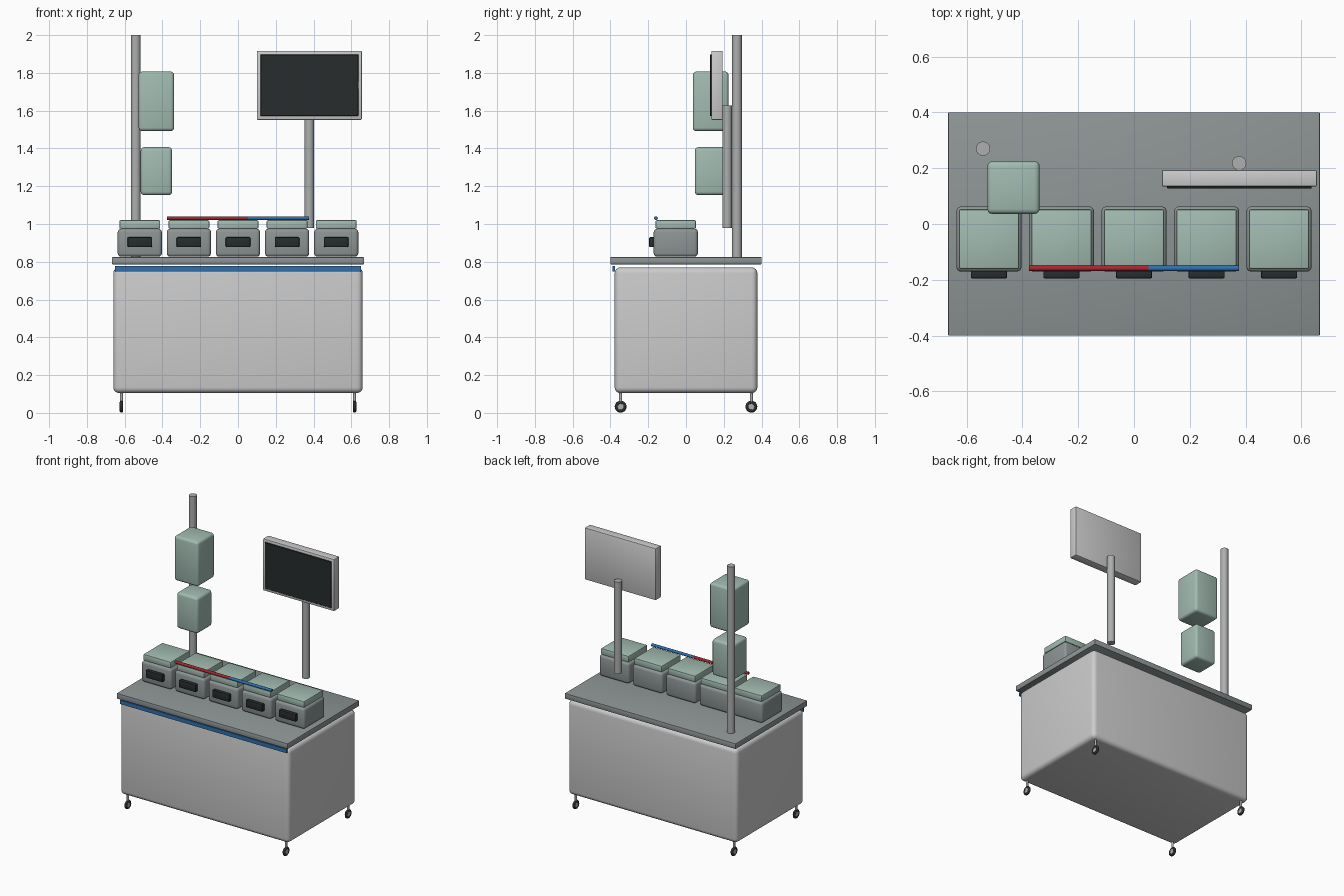
import bpy, bmesh, math
from mathutils import Matrix, Vector

if "Cube" in bpy.data.objects:
    bpy.data.objects.remove(bpy.data.objects["Cube"])


def material(name, r, g, b):
    m = bpy.data.materials.new(name)
    m.diffuse_color = (r, g, b, 1)
    m.use_nodes = True
    m.node_tree.nodes["Principled BSDF"].inputs["Base Color"].default_value = m.diffuse_color
    return m


LIGHT = material("light_grey", 0.62, 0.62, 0.60)
STEEL = material("steel", 0.42, 0.43, 0.43)
SLATE = material("slate", 0.27, 0.30, 0.30)
GREEN = material("sage", 0.36, 0.50, 0.44)
BLACK = material("black", 0.02, 0.025, 0.025)
RED = material("red", 0.38, 0.02, 0.03)
BLUE = material("blue", 0.03, 0.16, 0.42)


def finish(name, bm, mat):
    mesh = bpy.data.meshes.new(name)
    bm.to_mesh(mesh)
    bm.free()
    mesh.materials.append(mat)
    ob = bpy.data.objects.new(name, mesh)
    bpy.context.collection.objects.link(ob)
    bpy.ops.object.select_all(action='DESELECT')
    bpy.context.view_layer.objects.active = ob
    ob.select_set(True)
    bpy.ops.object.shade_smooth_by_angle(angle=math.radians(35))
    return ob


def box(name, x, y, z, mat, bevel=0.0, segments=3):
    """Box from (min, max) ranges with rounded edges."""
    lo, hi = Vector((x[0], y[0], z[0])), Vector((x[1], y[1], z[1]))
    bm = bmesh.new()
    bmesh.ops.create_cube(bm, size=1, matrix=Matrix.Translation((lo + hi) / 2)
                          @ Matrix.Diagonal((*(hi - lo), 1)))
    if bevel:
        bmesh.ops.bevel(bm, geom=bm.edges[:], offset=bevel, segments=segments,
                        profile=0.5, affect='EDGES')
    return finish(name, bm, mat)


def rod(name, start, end, r, mat, sides=24):
    """Cylinder between two points."""
    a, b = Vector(start), Vector(end)
    turn = (b - a).to_track_quat('Z', 'Y').to_matrix().to_4x4()
    bm = bmesh.new()
    bmesh.ops.create_cone(bm, cap_ends=True, segments=sides, radius1=r, radius2=r,
                          depth=(b - a).length,
                          matrix=Matrix.Translation((a + b) / 2) @ turn)
    return finish(name, bm, mat)


# Cabinet, worktop and blue front strip
box("cabinet", (-0.66, 0.66), (-0.378, 0.378), (0.105, 0.77), LIGHT, 0.03, 4)
box("worktop", (-0.667, 0.667), (-0.4, 0.4), (0.786, 0.825), SLATE, 0.004, 2)
box("front_strip", (-0.65, 0.65), (-0.388, -0.376), (0.749, 0.777), BLUE)

# Castors: tyre, hub and stem at each corner
for sx, side in ((-1, "left"), (1, "right")):
    for sy, end in ((-1, "front"), (1, "back")):
        x, y, tag = sx * 0.617, sy * 0.346, f"{end}_{side}"
        bpy.ops.mesh.primitive_torus_add(
            location=(x, y, 0.033), rotation=(0, math.pi / 2, 0),
            major_radius=0.022, minor_radius=0.0095,
            major_segments=24, minor_segments=10)
        tyre = bpy.context.object
        tyre.name = "castor_tyre_" + tag
        tyre.data.materials.append(BLACK)
        bpy.ops.object.shade_smooth()
        rod("castor_hub_" + tag, (x - 0.007, y, 0.033), (x + 0.007, y, 0.033),
            0.016, STEEL, 16)
        rod("castor_stem_" + tag, (x, y, 0.05), (x, y, 0.11), 0.008, STEEL, 16)

# Row of five containers with lids and front pulls
for i in range(5):
    x, y = -0.52 + 0.26 * i, -0.054
    box(f"container_{i + 1}", (x - 0.117, x + 0.117), (y - 0.117, y + 0.117),
        (0.827, 0.975), SLATE, 0.018)
    box(f"container_lid_{i + 1}", (x - 0.108, x + 0.108), (y - 0.107, y + 0.107),
        (0.975, 1.02), GREEN, 0.007, 2)
    box(f"container_pull_{i + 1}", (x - 0.065, x + 0.065), (-0.195, -0.165),
        (0.878, 0.93), BLACK, 0.005, 2)

# Two-colour bar lying across the lids
rod("bar_red", (-0.377, -0.159, 1.031), (0.052, -0.159, 1.031), 0.01, RED, 16)
rod("bar_blue", (0.052, -0.159, 1.031), (0.377, -0.159, 1.031), 0.01, BLUE, 16)

# Tall pole with two hanging boxes
rod("tall_pole", (-0.541, 0.27, 0.822), (-0.541, 0.27, 2.0), 0.0255, STEEL)
box("hanging_box_upper", (-0.526, -0.338), (0.036, 0.225), (1.492, 1.807), GREEN, 0.018)
box("hanging_box_lower", (-0.515, -0.349), (0.047, 0.213), (1.153, 1.407), GREEN, 0.018)

# Monitor on its post
rod("monitor_post", (0.377, 0.218, 0.98), (0.377, 0.218, 1.627), 0.0255, STEEL)
box("monitor_frame", (0.1, 0.656), (0.134, 0.194), (1.551, 1.917), LIGHT, 0.006, 2)
box("monitor_screen", (0.119, 0.637), (0.127, 0.14), (1.572, 1.898), BLACK, 0.002, 1)
